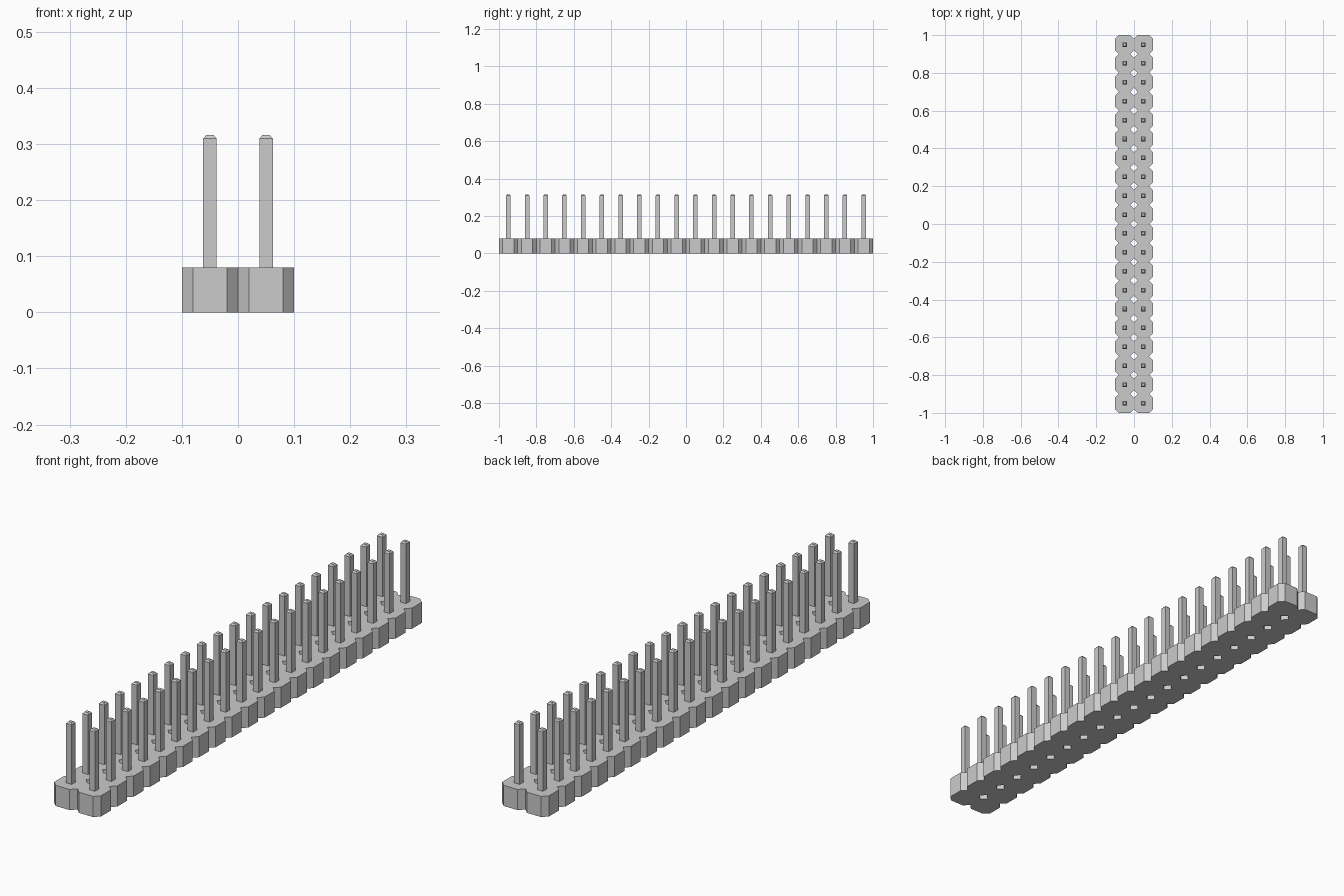
import bpy, bmesh

cube = bpy.data.objects.get("Cube")
if cube:
    bpy.data.objects.remove(cube, do_unlink=True)

ROWS, PITCH = 20, 0.1
CHAMFER = 0.02
BASE_H, SHOULDER_Z, TIP_Z = 0.08, 0.31, 0.316
PIN_HALF, TIP_HALF = 0.012, 0.0065

grey = bpy.data.materials.new("light grey")
grey.use_nodes = True
grey.diffuse_color = (0.6, 0.6, 0.6, 1)
grey.node_tree.nodes["Principled BSDF"].inputs["Base Color"].default_value = grey.diffuse_color

centres = [(side * PITCH / 2, (i - (ROWS - 1) / 2) * PITCH)
           for i in range(ROWS) for side in (-1, 1)]


def finish(bm, name):
    bmesh.ops.recalc_face_normals(bm, faces=bm.faces)
    mesh = bpy.data.meshes.new(name)
    bm.to_mesh(mesh)
    bm.free()
    mesh.materials.append(grey)
    obj = bpy.data.objects.new(name, mesh)
    bpy.context.collection.objects.link(obj)
    return obj


# Housing: joined octagonal cells, extruded so only outer and gap walls remain
bm = bmesh.new()
h, c = PITCH / 2, PITCH / 2 - CHAMFER
octagon = [(h, -c), (h, c), (c, h), (-c, h), (-h, c), (-h, -c), (-c, -h), (c, -h)]
for cx, cy in centres:
    bm.faces.new([bm.verts.new((cx + x, cy + y, 0)) for x, y in octagon])
bmesh.ops.remove_doubles(bm, verts=bm.verts, dist=0.001)
top = bmesh.ops.extrude_face_region(bm, geom=bm.faces[:], use_keep_orig=True)
bmesh.ops.translate(bm, vec=(0, 0, BASE_H),
                    verts=[g for g in top["geom"] if isinstance(g, bmesh.types.BMVert)])
finish(bm, "housing")


# Pins: square posts with a bevelled tip, seated on the housing
def square(bm, half, z):
    return [bm.verts.new((sx * half, sy * half, z))
            for sx, sy in ((-1, -1), (1, -1), (1, 1), (-1, 1))]


bm = bmesh.new()
rings = [square(bm, PIN_HALF, BASE_H - 0.01), square(bm, PIN_HALF, SHOULDER_Z),
         square(bm, TIP_HALF, TIP_Z)]
for low, high in zip(rings, rings[1:]):
    for i in range(4):
        j = (i + 1) % 4
        bm.faces.new((low[i], low[j], high[j], high[i]))
bm.faces.new(rings[0][::-1])
bm.faces.new(rings[-1])
first = finish(bm, "pin")

for n, (x, y) in enumerate(centres):
    pin = first if n == 0 else first.copy()
    pin.location = (x, y, 0)
    if n:
        bpy.context.collection.objects.link(pin)
